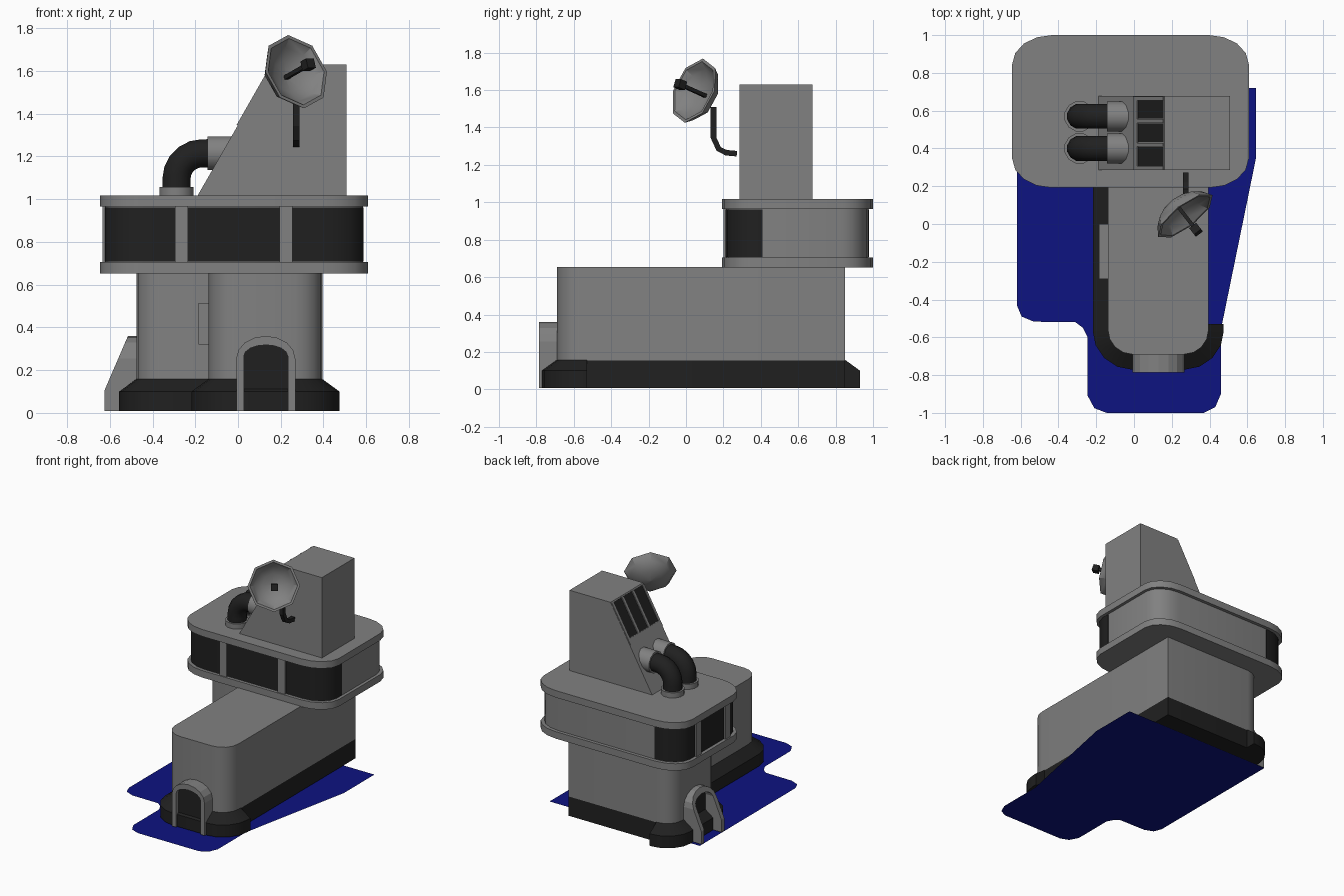
import bpy, bmesh
from math import sin, cos, pi
from mathutils import Vector

if "Cube" in bpy.data.objects:
    bpy.data.objects.remove(bpy.data.objects["Cube"])


def material(name, rgb):
    m = bpy.data.materials.new(name)
    m.diffuse_color = (*rgb, 1)
    m.use_nodes = True
    m.node_tree.nodes["Principled BSDF"].inputs["Base Color"].default_value = m.diffuse_color
    return m


GREY = material("grey", (0.22, 0.22, 0.22))
DARK = material("dark", (0.0145, 0.0145, 0.0145))
BLUE = material("blue", (0.004, 0.0065, 0.22))


def make(name, verts, faces, mat=None, smooth=False):
    me = bpy.data.meshes.new(name)
    me.from_pydata([tuple(v) for v in verts], [], faces)
    bm = bmesh.new()
    bm.from_mesh(me)
    bmesh.ops.recalc_face_normals(bm, faces=bm.faces)
    bm.to_mesh(me)
    bm.free()
    ob = bpy.data.objects.new(name, me)
    bpy.context.collection.objects.link(ob)
    me.materials.append(mat or GREY)
    if smooth:
        bpy.ops.object.select_all(action='DESELECT')
        ob.select_set(True)
        bpy.context.view_layer.objects.active = ob
        bpy.ops.object.shade_smooth_by_angle(angle=0.6)
    return ob


def loft(name, rings, mat=None, smooth=False):
    n, m = len(rings[0]), len(rings)
    verts = [v for r in rings for v in r]
    faces = [(i * n + j, i * n + (j + 1) % n, (i + 1) * n + (j + 1) % n, (i + 1) * n + j)
             for i in range(m - 1) for j in range(n)]
    faces += [tuple(range(n)), tuple(range((m - 1) * n, m * n))]
    return make(name, verts, faces, mat, smooth)


def prism_z(name, pts, z0, z1, mat=None, smooth=True):
    return loft(name, [[(x, y, z) for x, y in pts] for z in (z0, z1)], mat, smooth)


def prism_y(name, pts, y0, y1, mat=None):
    return loft(name, [[(x, y, z) for x, z in pts] for y in (y0, y1)], mat)


def rounded(corners, closed=True, seg=4):
    # corners are (x, y, rx, ry); zero radii stay sharp
    out, n = [], len(corners)
    for i, (x, y, rx, ry) in enumerate(corners):
        p = Vector((x, y))
        if rx == 0 or (not closed and i in (0, n - 1)):
            out.append(p)
            continue
        u = (Vector(corners[i - 1][:2]) - p).normalized()
        v = (Vector(corners[(i + 1) % n][:2]) - p).normalized()
        lu, lv = [abs(d.x) * rx + abs(d.y) * ry for d in (u, v)]
        for k in range(seg + 1):
            t = pi / 2 * k / seg
            out.append(p + u * lu * (1 - sin(t)) + v * lv * (1 - cos(t)))
    return out


def rail(name, path, profile, mat=None):
    # sweeps a profile of (outward, z) along an open counterclockwise path
    path = path[:1] + [b for a, b in zip(path, path[1:]) if (b - a).length > 1e-4]
    rings = []
    for i, p in enumerate(path):
        near = path[max(i - 1, 0):i + 2]
        dirs = [(b - a).normalized() for a, b in zip(near, near[1:])]
        ns = [Vector((e.y, -e.x)) for e in dirs]
        nrm = (ns[0] + ns[-1]).normalized()
        nrm /= max(nrm.dot(ns[0]), 0.2)
        rings.append([(p.x + nrm.x * o, p.y + nrm.y * o, z) for o, z in profile])
    return loft(name, rings, mat, True)


def tube(name, path, side, r, sides, mat=None, smooth=True):
    path, side, rings = [Vector(p) for p in path], Vector(side), []
    for i, p in enumerate(path):
        t = (path[min(i + 1, len(path) - 1)] - path[max(i - 1, 0)]).normalized()
        w = t.cross(side)
        rings.append([p + r * (cos(a) * side + sin(a) * w)
                      for a in [2 * pi * (k + .5) / sides for k in range(sides)]])
    return loft(name, rings, mat, smooth)


# ground sheet
make("ground_sheet", [(x, y, 0) for x, y in [
    (.646, .72), (-.62, .72), (-.62, -.43), (-.595, -.49), (-.53, -.517), (-.31, -.52), (-.27, -.55),
    (-.245, -.6), (-.245, -.91), (-.21, -.975), (-.145, -1), (.37, -1), (.43, -.97), (.46, -.9),
    (.46, -.56), (.646, .35)]], [tuple(range(16))], BLUE)

# L-shaped body with dark base and flared skirt (right and back walls are flush)
L = [(-.476, .85, .12, .12), (-.476, .29, .12, .12), (-.138, .29, 0, 0),
     (-.138, -.69, .13, .13), (.395, -.69, .13, .13)]
outline = rounded([(.395, .85, 0, 0)] + L)
prism_z("body", outline, .155, .655)
prism_z("base", outline, .008, .155, DARK)
skirt = rounded([(-.345, .85, 0, 0)] + L + [(.395, -.53, 0, 0)], closed=False)
rail("base_skirt", skirt, [(-.01, .008), (.08, .008), (.08, .1), (0, .158), (-.01, .158)], DARK)
prism_y("wall_box", [(-.185, .32), (-.13, .32), (-.13, .515), (-.185, .515)], -.29, 0)


# arched doorways
def arch(w, base, top):
    pts = [(-w, .008), (-w, .105)]
    pts += [(-w * cos(pi * k / 8), base + (top - base) * sin(pi * k / 8)) for k in range(9)]
    return pts + [(w, .105), (w, .008)]


def doorway(name, place, front, back, door_depth):
    outer, inner = arch(.138, .255, .36), arch(.103, .265, .318)
    rings = [[place(s, d, z) for s, z, d in ((*o, front(o[1])), (*i, front(i[1])), (*i, back), (*o, back))]
             for o, i in zip(outer, inner)]
    loft(name + "_frame", rings)
    loft(name + "_door", [[place(s, d, z) for s, z in inner] for d in (back, door_depth)], DARK)


doorway("front", lambda s, d, z: (.13 + s, -d, z), lambda z: .785, .66, .755)
doorway("side", lambda s, d, z: (-d, .57 + s, z),
        lambda z: .625 - .11 * max(0, z - .105) / .255, .46, .49)


# control deck: two slabs, a wall and a window band
def deck(x0, x1, y0, y1, rx, ry):
    return rounded([(x1, y1, rx, ry), (x0, y1, rx, ry), (x0, y0, rx, ry), (x1, y0, rx, ry)])


slab = deck(-.645, .608, .192, 1, .21, .155)
prism_z("deck_floor", slab, .652, .705)
prism_z("deck_roof", slab, .965, 1.018)
prism_z("deck_wall", deck(-.62, .585, .215, .975, .19, .14), .70, .97)
r = (.19, .14)
windows = [
    [(-.42, .975, 0, 0), (-.62, .975, *r), (-.62, .78, 0, 0)],
    [(-.62, .72, 0, 0), (-.62, .43, 0, 0)],
    [(-.62, .37, 0, 0), (-.62, .215, *r), (-.295, .215, 0, 0)],
    [(-.235, .215, 0, 0), (.195, .215, 0, 0)],
    [(.255, .215, 0, 0), (.585, .215, *r), (.585, .41, 0, 0)]]
for i, w in enumerate(windows):
    rail(f"window_{i}", rounded(w, closed=False), [(-.01, .708), (.003, .708), (.003, .962), (-.01, .962)], DARK)
    if i:
        a, b = Vector(windows[i - 1][-1][:2]), Vector(w[0][:2])
        rail(f"mullion_{i}", [a, b], [(-.01, .70), (.015, .70), (.015, .97), (-.01, .97)])

# tower with sloped side and three vent slots
prism_y("tower", [(-.193, 1.01), (.162, 1.63), (.508, 1.63), (.508, 1.01)], .285, .677)


def slope(z, off):
    return (-.193 + (z - 1.01) * .355 / .62 - off * .868, z + off * .497)


def plate(name, za, zb, y0, y1, off, mat=None):
    prism_y(name, [slope(za, -.01), slope(zb, -.01), slope(zb, off), slope(za, off)], y0, y1, mat)


for i in range(3):
    y = .358 + i * .125
    plate(f"vent_slot_{i}", 1.385, 1.622, y - .05, y + .05, .002, DARK)
for i, y in enumerate((.297, .42, .545, .665)):
    plate(f"vent_bar_{i}", 1.345, 1.622, y - .01, y + .01, .006)
plate("vent_sill", 1.345, 1.383, .287, .675, .006)

# paired exhaust pipes
for i, y in enumerate((.4, .57)):
    bend = [(-.168 - .12 * cos(a), y, 1.095 + .12 * sin(a)) for a in [pi / 2 * k / 5 for k in range(6)]]
    tube(f"pipe_{i}", [(-.288, y, 1.02)] + bend + [(-.08, y, 1.215)], (0, 1, 0), .068, 12, DARK)
    tube(f"pipe_flange_{i}", [(-.288, y, 1.01), (-.288, y, 1.057)], (0, 1, 0), .082, 12)
    tube(f"pipe_sleeve_{i}", [(-.143, y, 1.215), (-.03, y, 1.215)], (0, 1, 0), .082, 12)

# eight-sided dish with feed and bracket
axis = Vector((.577, -.745, .335)).normalized()
u = Vector((.79, .61, 0)).normalized()
v = u.cross(axis) if axis.cross(u).z < 0 else axis.cross(u)
c = Vector((.272, .042, 1.597))
profile = [(.001, -.085), (.08, -.07), (.135, -.037), (.165, 0), (.182, 0),
           (.15, -.05), (.085, -.087), (.001, -.1)]
loft("dish", [[c + axis * d + rr * (u * cos(k * pi / 4) + v * sin(k * pi / 4)) for k in range(8)]
              for rr, d in profile], None, True)
tube("dish_feed_rod", [c - axis * .09, c + axis * .09], u, .014, 4, DARK, False)
tube("dish_feed_box", [c + axis * .075, c + axis * .12], u, .033, 4, DARK, False)
tube("dish_bracket", [(.273, .147, 1.51), (.273, .147, 1.345), (.273, .175, 1.285), (.273, .215, 1.265),
                      (.273, .272, 1.26)], (1, 0, 0), .021, 4, DARK, False)
